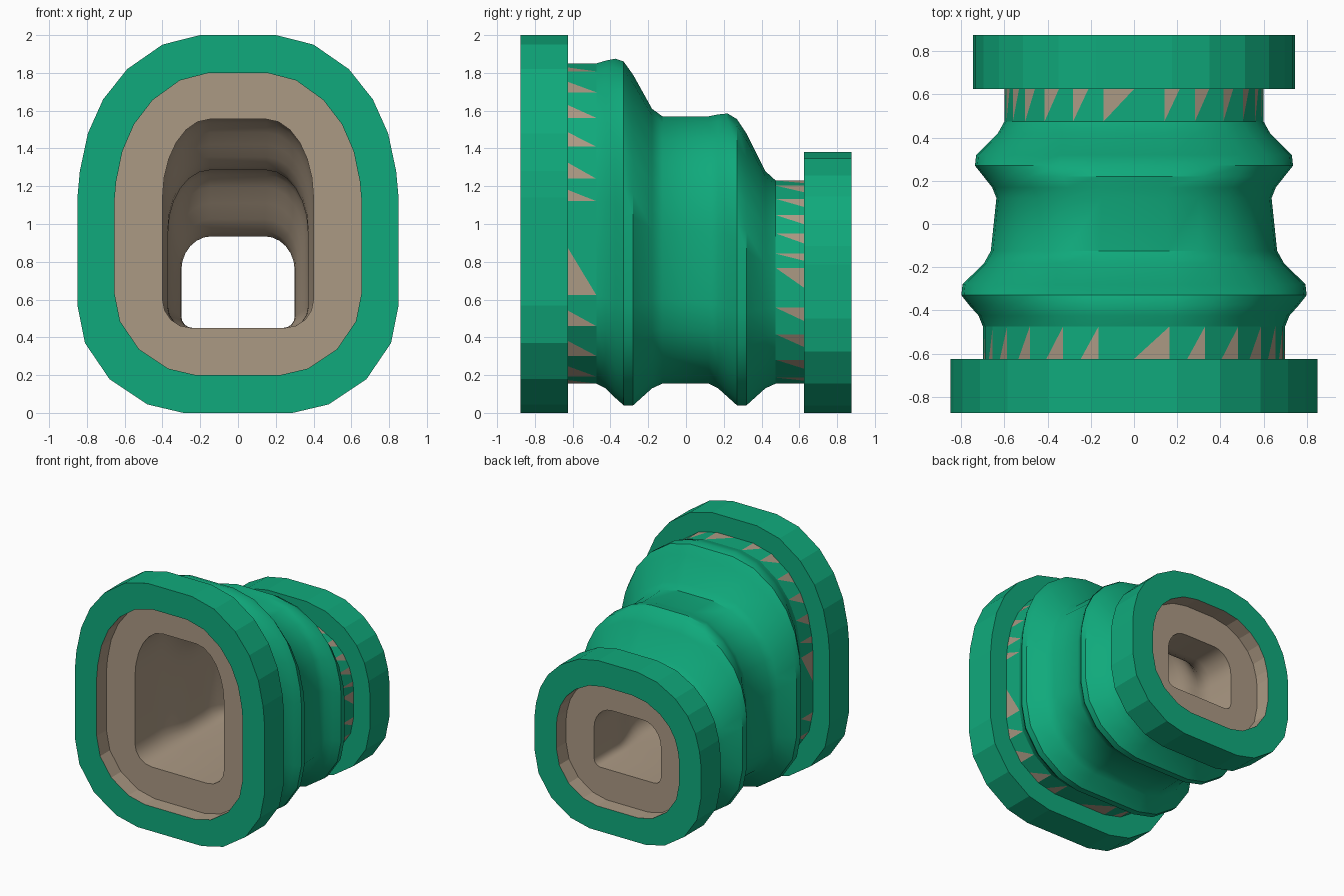
import bpy
import bmesh
from math import sin, cos, pi

default_cube = bpy.data.objects.get("Cube")
if default_cube:
    bpy.data.objects.remove(default_cube, do_unlink=True)


def make_material(name, colour):
    material = bpy.data.materials.new(name)
    material.use_nodes = True
    material.diffuse_color = colour
    shader = next(n for n in material.node_tree.nodes if n.type == "BSDF_PRINCIPLED")
    shader.inputs["Base Color"].default_value = colour
    return material


MATERIALS = [make_material("green shell", (0.005, 0.40, 0.20, 1)),
             make_material("tan lining", (0.41, 0.32, 0.23, 1))]
GREEN, TAN = range(len(MATERIALS))

# Right half of the outer section: arch as (width, height) fractions,
# foot as multiples of the half width
ARCH = [(.235, 1), (.47, .975), (.69, .91), (.84, .83), (.935, .74), (.985, .64), (1, .57)]
FOOT = [(1, .67), (.953, .435), (.8, .21), (.565, .053), (.34, 0)]


def mirrored(half, y):
    """Complete a right half into a closed ring at depth y."""
    ring = half + [(-x, z) for x, z in reversed(half)]
    return [(x, y, z) for x, z in ring]


def section(y, width, bottom, top):
    half = [(width * x, bottom + (top - bottom) * z) for x, z in ARCH]
    half += [(width * x, bottom + width * z) for x, z in FOOT]
    return mirrored(half, y)


def opening(y, width, top, round_x, round_z, foot, bottom=0.45):
    """Ring of the passage: rounded ceiling corners and small floor corners."""
    half = []
    for i in range(len(ARCH)):
        a = pi / 2 * i / (len(ARCH) - 1)
        half.append((width - round_x * (1 - sin(a)), top - round_z * (1 - cos(a))))
    for i in range(len(FOOT)):
        a = pi / 2 * i / (len(FOOT) - 1)
        half.append((width - foot * (1 - cos(a)), bottom + foot * (1 - sin(a))))
    return mirrored(half, y)


def finish(name, bm, smooth_angle):
    mesh = bpy.data.meshes.new(name)
    bm.to_mesh(mesh)
    bm.free()
    for material in MATERIALS:
        mesh.materials.append(material)
    obj = bpy.data.objects.new(name, mesh)
    bpy.context.collection.objects.link(obj)
    if smooth_angle:
        bpy.ops.object.select_all(action="DESELECT")
        obj.select_set(True)
        bpy.context.view_layer.objects.active = obj
        bpy.ops.object.shade_smooth_by_angle(angle=smooth_angle)


def loft(name, rings, colours, smooth_angle=None):
    bm = bmesh.new()
    loops = [[bm.verts.new(p) for p in ring] for ring in rings]
    for a, b, colour in zip(loops, loops[1:], colours):
        for i in range(len(a)):
            j = (i + 1) % len(a)
            bm.faces.new((a[i], a[j], b[j], b[i])).material_index = colour
    finish(name, bm, smooth_angle)


def collar(name, flange_ring, rib_ring, at_front):
    """Neck ring whose panels each carry a tan wedge against the flange."""
    bm = bmesh.new()
    f = [bm.verts.new(p) for p in flange_ring]
    r = [bm.verts.new(p) for p in rib_ring]
    for i in range(len(f)):
        j = (i + 1) % len(f)
        mid = bm.verts.new((f[i].co + f[j].co) / 2)
        if at_front:
            panel, wedge = (f[i], mid, r[j], r[i]), (mid, f[j], r[j])
        else:
            panel, wedge = (r[i], r[j], f[j], mid), (r[i], mid, f[i])
        bm.faces.new(panel).material_index = GREEN
        bm.faces.new(wedge).material_index = TAN
    finish(name, bm, None)


def shell_ring(y, bulge, top):
    taper = 0.65 - 0.105 * max(-.475, min(.475, y))
    return section(y, taper + bulge, 0.155 - bulge, top)


# Ribbed body stepping down to the back: (depth, rib bulge, crown height)
STATIONS = [(-.475, 0, 1.85), (-.425, .025, 1.865), (-.375, .075, 1.875),
            (-.33, .115, 1.86), (-.28, .115, 1.79), (-.18, .025, 1.61),
            (-.125, 0, 1.57), (.12, 0, 1.57), (.17, .025, 1.58),
            (.22, .07, 1.585), (.27, .115, 1.555), (.32, .115, 1.48),
            (.42, .025, 1.28), (.475, 0, 1.23)]
shell = [shell_ring(*s) for s in STATIONS]
loft("ribbed_body", shell, [GREEN] * len(shell), 0.6)

# Necks
front_neck = shell_ring(-.625, 0, 1.85)
back_neck = shell_ring(.625, 0, 1.23)
collar("front_neck", front_neck, shell[0], True)
collar("back_neck", back_neck, shell[-1], False)

# Passage lining, with an eased ceiling between three sizes
PASSAGE = [(-.75, .4, 1.555, .25, .42, .15), (-.475, .4, 1.555, .25, .42, .15),
           (-.125, .37, 1.285, .22, .33, .11), (.12, .37, 1.285, .22, .33, .11),
           (.475, .3, .935, .16, .18, .06), (.75, .3, .935, .16, .18, .06)]
STEPS = 6
lining = [opening(*PASSAGE[0])]
for start, end in zip(PASSAGE, PASSAGE[1:]):
    for k in range(1, STEPS + 1):
        t = k / STEPS
        ease = t * t * (3 - 2 * t)
        sizes = [a + (b - a) * ease for a, b in zip(start[1:], end[1:])]
        lining.append(opening(start[0] + (end[0] - start[0]) * t, *sizes))
lining.reverse()
loft("passage_lining", lining, [TAN] * len(lining), 0.7)


# Flanges with a recessed tan plate around the passage
def flange(name, side, width, top, neck, hole):
    inset = 0.195
    inner = (width - inset, 0.2, top - 0.2)
    rings = [hole, section(side * .75, *inner), section(side * .875, *inner),
             section(side * .875, width, 0, top), section(side * .625, width, 0, top), neck]
    colours = [TAN, TAN, GREEN, GREEN, GREEN]
    if side > 0:
        rings.reverse()
        colours.reverse()
    loft(name, rings, colours)


flange("front_flange", -1, 0.85, 2.0, front_neck, lining[-1])
flange("back_flange", 1, 0.745, 1.38, back_neck, lining[0])
